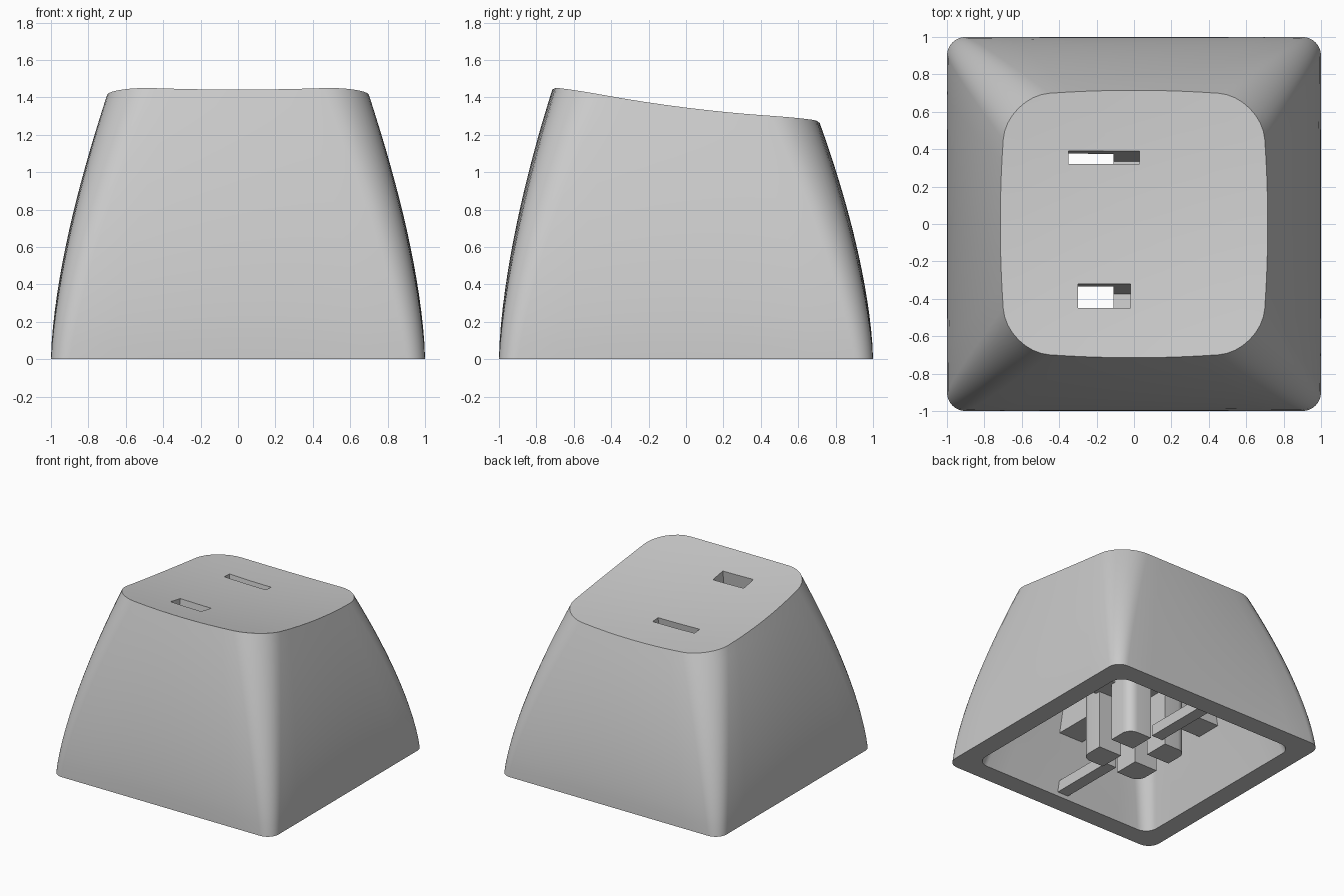
import bpy, bmesh, math
from mathutils import Matrix, Vector

if "Cube" in bpy.data.objects:
    bpy.data.objects.remove(bpy.data.objects["Cube"], do_unlink=True)

# Single plastic colour
grey = bpy.data.materials.new("grey_plastic")
grey.use_nodes = True
grey.diffuse_color = (0.6, 0.6, 0.6, 1)
grey.node_tree.nodes["Principled BSDF"].inputs["Base Color"].default_value = (0.6, 0.6, 0.6, 1)


def add_object(name, bm):
    bmesh.ops.recalc_face_normals(bm, faces=bm.faces)
    mesh = bpy.data.meshes.new(name)
    bm.to_mesh(mesh)
    bm.free()
    obj = bpy.data.objects.new(name, mesh)
    mesh.materials.append(grey)
    bpy.context.collection.objects.link(obj)
    return obj


def dish(x, y):
    """Height of the sloping, scooped top."""
    return 1.317 - 0.125 * y + 0.069 * y * y + 0.055 * x * x


def outline(half, radius, bulge, arc=8, side=8):
    """Rounded square whose sides swell by the bulge factor."""
    pts = []
    c = half - radius
    for q in range(4):
        turn = Matrix.Rotation(q * math.pi / 2, 2)
        quarter = [(half, -c + 2 * c * i / side) for i in range(side)]
        quarter += [(c + radius * math.cos(a), c + radius * math.sin(a))
                    for a in (math.pi / 2 * i / arc for i in range(arc))]
        for x, y in quarter:
            p = (x * (1 - bulge * (y / half) ** 2), y * (1 - bulge * (x / half) ** 2))
            pts.append(turn @ Vector(p))
    return pts


def bridge(bm, a, b):
    for i in range(len(a)):
        j = (i + 1) % len(a)
        bm.faces.new((a[i], a[j], b[j], b[i]))


def skin(bm, base, shrink, power, r0, r1, drop, steps):
    """Tapering wall closed by a dished top; returns the bottom ring."""
    top = outline(base - shrink, r1, 0.05)
    rings = []
    for s in range(steps + 1):
        t = s / steps
        pts = outline(base - shrink * t ** power, r0 + (r1 - r0) * t, 0.05 * t)
        rings.append([bm.verts.new((p.x, p.y, t * (dish(*q) - drop)))
                      for p, q in zip(pts, top)])
    for k in (0.85, 0.7, 0.55, 0.4, 0.25, 0.1):
        rings.append([bm.verts.new((p.x * k, p.y * k, dish(p.x * k, p.y * k) - drop))
                      for p in top])
    for a, b in zip(rings, rings[1:]):
        bridge(bm, a, b)
    bm.faces.new(rings[-1])
    return rings[0]


# Hollow cap shell
bm = bmesh.new()
outer = skin(bm, 1.0, 0.285, 1.6, 0.1, 0.24, 0, 16)
inner = skin(bm, 0.84, 0.27, 1.0, 0.1, 0.15, 0.12, 6)
bridge(bm, outer, inner)
shell = add_object("cap_shell", bm)


def prism(name, pts, axis_vec):
    bm = bmesh.new()
    face = bm.faces.new([bm.verts.new(p) for p in pts])
    ext = bmesh.ops.extrude_face_region(bm, geom=[face])
    bmesh.ops.translate(bm, vec=axis_vec,
                        verts=[v for v in ext["geom"] if isinstance(v, bmesh.types.BMVert)])
    return add_object(name, bm)


# Deep ribs under the top, crossing at the stem
reach, top_reach, low, w = 0.75, 0.6, 0.48, 0.11
ends = ((-reach, low), (reach, low), (top_reach, None), (0, None), (-top_reach, None))
rib_y = prism("long_rib", [(-w, u, z if z else dish(0, u) - 0.07) for u, z in ends], (2 * w, 0, 0))
rib_x = prism("cross_rib", [(u, -w, z if z else dish(u, 0) - 0.09) for u, z in ends], (0, 2 * w, 0))

# Stem: four posts with rounded outer corners around a cross-shaped gap
gap, edge, rad = 0.07, 0.28, 0.08
posts = []
for q in range(4):
    pts = [Vector((gap, gap, 0)), Vector((edge, gap, 0))]
    for i in range(7):
        a = math.pi / 2 * i / 6
        pts.append(Vector((edge - rad + rad * math.cos(a), edge - rad + rad * math.sin(a), 0)))
    pts.append(Vector((gap, edge, 0)))
    turn = Matrix.Rotation(q * math.pi / 2, 3, 'Z')
    posts.append(prism("stem_post_%d" % (q + 1), [turn @ p for p in pts], (0, 0, 1.22)))


def box(name, centre, size, tilt=0):
    bm = bmesh.new()
    bmesh.ops.create_cube(bm, size=1, matrix=Matrix.LocRotScale(
        Vector(centre), Matrix.Rotation(tilt, 3, 'X'), Vector(size)))
    return add_object(name, bm)


# Thin bars joining the stem to the walls near the rim
bars = [box(n, (0, s * 0.56, 0.075), (0.1, 0.58, 0.09))
        for n, s in (("back_bar", 1), ("front_bar", -1))]

# Two tilted slots through the top, ending blind inside the long rib
tilt = math.radians(-7)
up = Vector((0, -math.sin(tilt), math.cos(tilt)))
for x0, x1, y0, y1 in ((-0.35, 0.03, 0.32, 0.39), (-0.30, -0.02, -0.45, -0.32)):
    xm, ym = (x0 + x1) / 2, (y0 + y1) / 2
    centre = Vector((xm, ym, dish(xm, ym))) - up * 0.125
    cutter = box("slot_cutter", centre, (x1 - x0, y1 - y0, 0.65), tilt)
    cutter.hide_render = True
    for target in (shell, rib_y):
        mod = target.modifiers.new("slot", 'BOOLEAN')
        mod.operation, mod.solver, mod.object = 'DIFFERENCE', 'EXACT', cutter
        with bpy.context.temp_override(object=target, active_object=target):
            bpy.ops.object.modifier_apply(modifier=mod.name)
    bpy.data.objects.remove(cutter, do_unlink=True)

# Smooth the curved parts, keep creases sharp
bpy.ops.object.select_all(action='DESELECT')
for obj in [shell] + posts:
    obj.select_set(True)
bpy.context.view_layer.objects.active = shell
bpy.ops.object.shade_smooth_by_angle(angle=math.radians(35))
